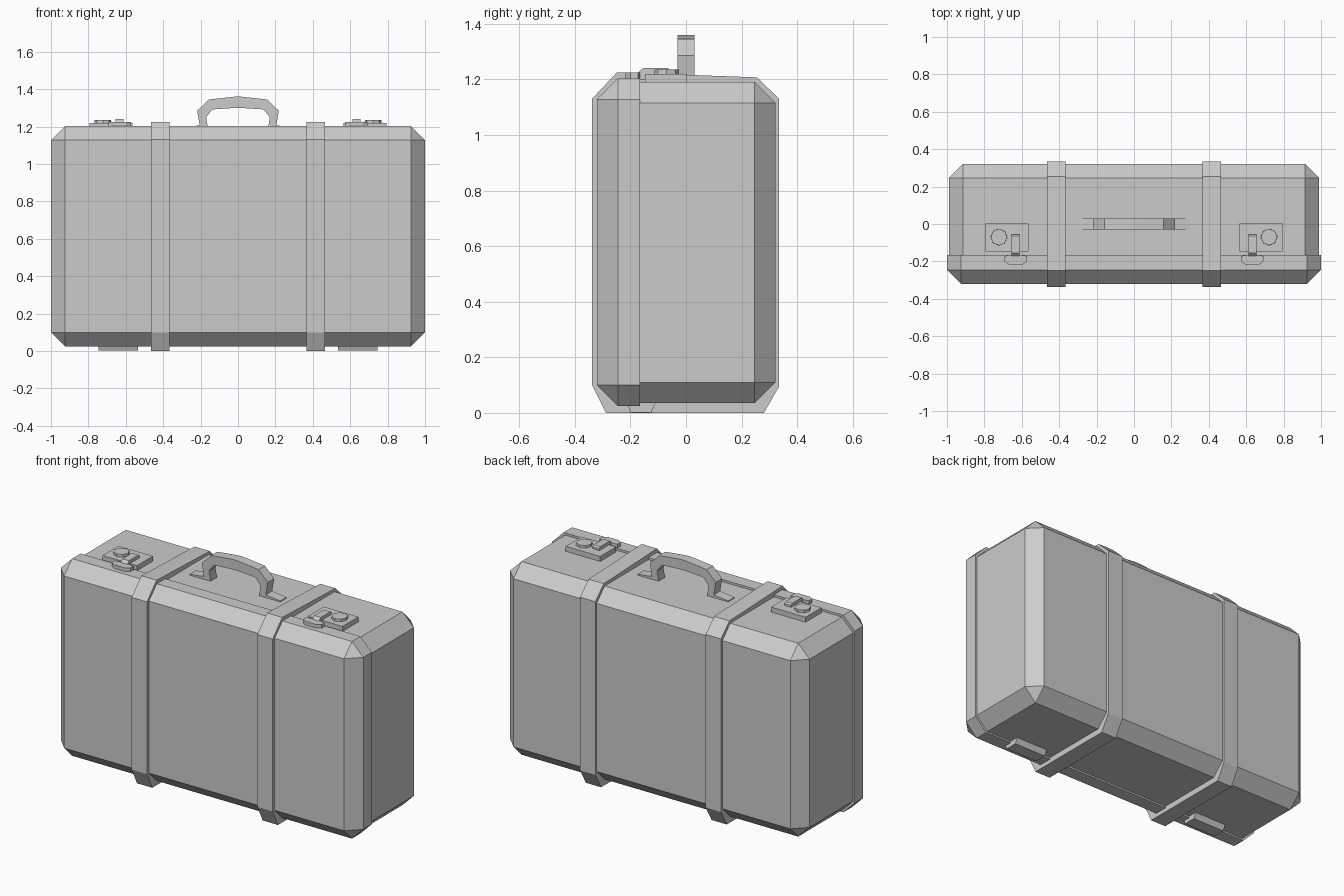
import bpy, bmesh
from mathutils import Vector

if "Cube" in bpy.data.objects:
    bpy.data.objects.remove(bpy.data.objects["Cube"])


def finish(bm, name):
    bmesh.ops.recalc_face_normals(bm, faces=bm.faces[:])
    me = bpy.data.meshes.new(name)
    bm.to_mesh(me)
    bm.free()
    ob = bpy.data.objects.new(name, me)
    bpy.context.collection.objects.link(ob)
    return ob


def mirror_x(ob):
    ob.modifiers.new("Mirror", 'MIRROR').use_axis[0] = True
    return ob


def box(bm, lo, hi):
    verts = bmesh.ops.create_cube(bm, size=1)['verts']
    lo, hi = Vector(lo), Vector(hi)
    for v in verts:
        v.co = (lo + hi) / 2 + v.co * (hi - lo)
    return verts


def shell(name, lo, hi, cut_y, keep_front):
    """Box chamfered on every edge, then cut flat at the seam."""
    bm = bmesh.new()
    box(bm, lo, hi)
    bmesh.ops.bevel(bm, geom=bm.edges[:], offset=0.075, segments=1,
                    affect='EDGES', profile=0.5)
    cut = bmesh.ops.bisect_plane(
        bm, geom=bm.verts[:] + bm.edges[:] + bm.faces[:], plane_co=(0, cut_y, 0),
        plane_no=(0, 1, 0), clear_outer=keep_front, clear_inner=not keep_front)
    rim = [g for g in cut['geom_cut'] if isinstance(g, bmesh.types.BMEdge)]
    bmesh.ops.edgeloop_fill(bm, edges=rim)
    return finish(bm, name)


def prism(name, pts, to3d, a, b):
    """Extrude a 2D outline between depths a and b."""
    bm = bmesh.new()
    face = bm.faces.new([bm.verts.new(to3d(u, v, a)) for u, v in pts])
    new = bmesh.ops.extrude_face_region(bm, geom=[face], use_keep_orig=True)['geom']
    shift = Vector(to3d(0, 0, b)) - Vector(to3d(0, 0, a))
    bmesh.ops.translate(bm, vec=shift,
                        verts=[g for g in new if isinstance(g, bmesh.types.BMVert)])
    return finish(bm, name)


def yz(u, v, d): return (d, u, v)
def xz(u, v, d): return (u, d, v)
def xy(u, v, d): return (u, v, d)


# Two halves of the case: wider front lid, slightly smaller rear body
shell("front_lid", (-1, -0.32, 0.025), (1, 0.15, 1.203), -0.165, True)
shell("rear_body", (-0.99, -0.40, 0.035), (0.99, 0.322, 1.19), -0.17, False)

# Straps: closed bands around the case
outline = [(-0.338, 1.13), (-0.248, 1.225), (-0.16, 1.222), (0.255, 1.207),
           (0.335, 1.13), (0.335, 0.095), (0.28, 0), (-0.288, 0), (-0.338, 0.10)]
bm = bmesh.new()
rings = []
for x, s in ((0.365, 1), (0.466, 1), (0.466, 0.9), (0.365, 0.9)):
    rings.append([bm.verts.new((x, y * s, 0.6 + (z - 0.6) * s)) for y, z in outline])
n = len(outline)
for r in range(4):
    p, q = rings[r], rings[(r + 1) % 4]
    for i in range(n):
        j = (i + 1) % n
        bm.faces.new((p[i], p[j], q[j], q[i]))
mirror_x(finish(bm, "straps"))

# Handle: angular arch with a flat tab at each end
half = [(0.30, 1.185), (0.30, 1.195), (0.205, 1.207), (0.218, 1.285),
        (0.157, 1.345), (0.02, 1.36)]
inner = [(-0.02, 1.30), (-0.137, 1.292), (-0.17, 1.25), (-0.16, 1.185)]
outer_left = [(-x, z) for x, z in reversed(half)]
inner_lr = list(reversed(inner)) + [(-x, z) for x, z in inner]
prism("handle", half + outer_left + inner_lr, xz, -0.03, 0.03)

# Latches: plate, octagonal button and folding hasp
bm = bmesh.new()
box(bm, (0.565, -0.147, 1.18), (0.793, 0.003, 1.22))
mirror_x(finish(bm, "latch_plates"))

bm = bmesh.new()
bmesh.ops.create_cone(bm, cap_ends=True, segments=8, radius1=0.046, radius2=0.044,
                      depth=0.04)
bmesh.ops.translate(bm, verts=bm.verts[:], vec=(0.722, -0.07, 1.215))
mirror_x(finish(bm, "latch_buttons"))

mirror_x(prism("hasp_arms", [(-0.18, 1.20), (-0.175, 1.222), (-0.155, 1.24),
                             (-0.065, 1.24), (-0.055, 1.232), (-0.055, 1.20)],
               yz, 0.612, 0.656))
mirror_x(prism("hasp_catches", [(0.572, -0.172), (0.572, -0.20), (0.597, -0.217),
                                (0.668, -0.217), (0.693, -0.20), (0.693, -0.172),
                                (0.66, -0.165), (0.607, -0.165)],
               xy, 1.195, 1.225))

# Feet under the front edge
mirror_x(prism("feet", [(-0.215, 0.04), (-0.20, 0.002), (-0.125, 0.002), (-0.108, 0.04)],
               yz, 0.535, 0.747))
